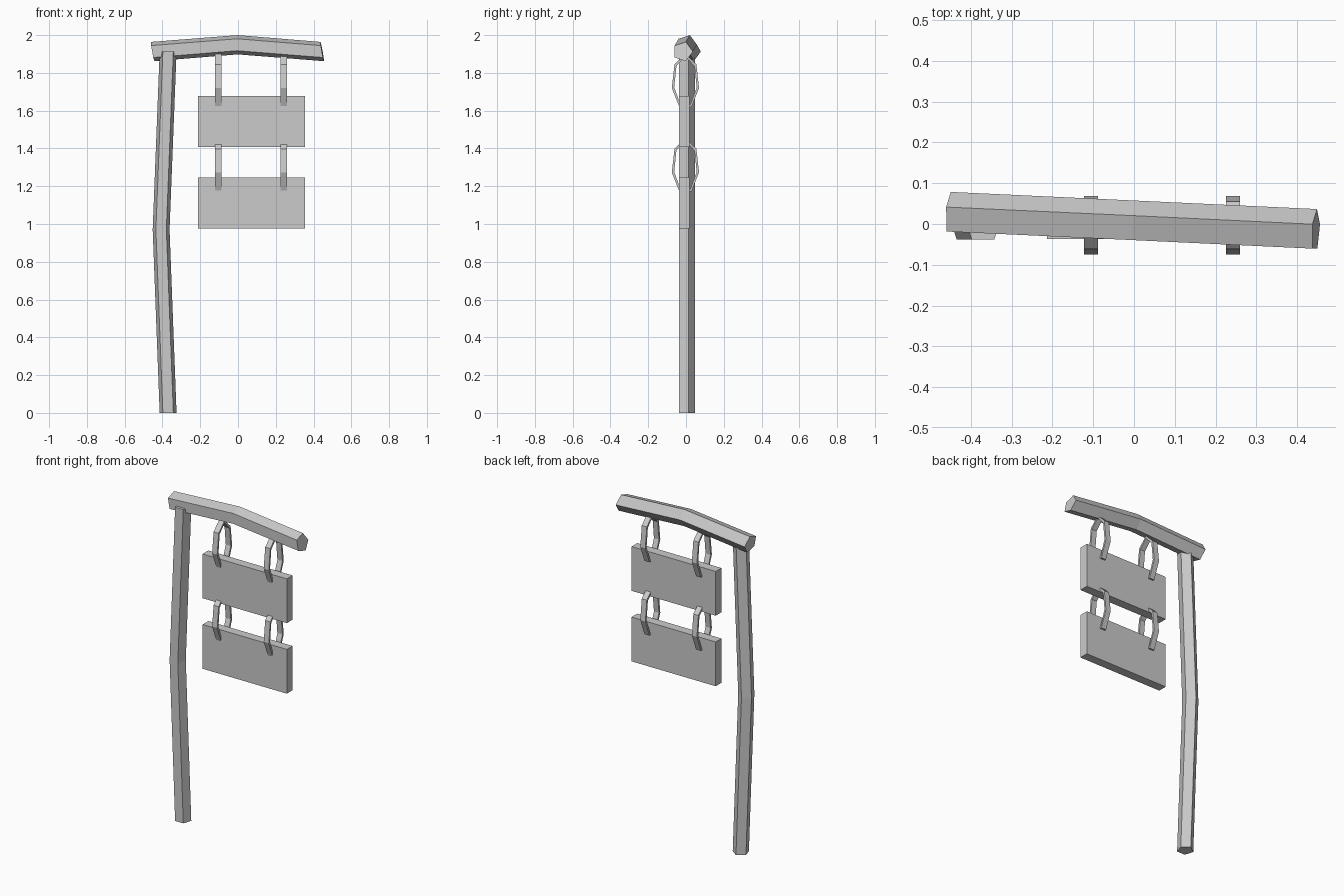
import bpy
import bmesh
from math import cos, sin, pi
from mathutils import Vector

cube = bpy.data.objects.get("Cube")
if cube:
    bpy.data.objects.remove(cube, do_unlink=True)

# One plain grey for the whole signpost
grey = bpy.data.materials.new("plain grey")
grey.use_nodes = True
colour = (0.6, 0.6, 0.6, 1)
grey.diffuse_color = colour
grey.node_tree.nodes["Principled BSDF"].inputs["Base Color"].default_value = colour


def finish(name, bm):
    bmesh.ops.recalc_face_normals(bm, faces=bm.faces)
    mesh = bpy.data.meshes.new(name)
    bm.to_mesh(mesh)
    bm.free()
    mesh.materials.append(grey)
    obj = bpy.data.objects.new(name, mesh)
    bpy.context.collection.objects.link(obj)
    return obj


def bridge(bm, rings, closed=False):
    """Join successive rings of points with quads, capping open ends."""
    loops = [[bm.verts.new(p) for p in ring] for ring in rings]
    n = len(loops[0])
    pairs = list(zip(loops, loops[1:]))
    if closed:
        pairs.append((loops[-1], loops[0]))
    else:
        bm.faces.new(loops[0])
        bm.faces.new(loops[-1])
    for a, b in pairs:
        for i in range(n):
            j = (i + 1) % n
            bm.faces.new((a[i], a[j], b[j], b[i]))


def pentagon(radius):
    """Five points, corner first, with a flat side opposite the corner."""
    return [(radius * cos(2 * pi * k / 5), radius * sin(2 * pi * k / 5)) for k in range(5)]


# Post: bent five-sided timber, flat side to the front
bm = bmesh.new()
bridge(bm, [[(cx + s, y, z) for y, s in pentagon(0.047)]
            for cx, z in ((-0.37, 0), (-0.407, 0.97), (-0.37, 1.913))])
finish("post", bm)

# Beam: five-sided timber, arched in the middle, with slanted ends
bm = bmesh.new()
stations = ((-0.452, 0.025, 1.913, 0.18), (-0.003, 0.004, 1.949, 0.0), (0.446, -0.017, 1.913, 0.18))
bridge(bm, [[(cx + 0.049 * y - slant * z, cy + y, cz + z) for y, z in pentagon(0.0536)]
            for cx, cy, cz, slant in stations])
finish("beam", bm)


# Hanging boards
def board(name, z):
    bm = bmesh.new()
    bmesh.ops.create_cube(bm, size=1)
    bmesh.ops.scale(bm, vec=(0.568, 0.055, 0.27), verts=bm.verts)
    bmesh.ops.translate(bm, vec=(0.071, -0.0095, z), verts=bm.verts)
    finish(name, bm)


# Straps: stretched seven-sided rings with the point at the top
def strap(name, x, z):
    half = 0.017
    rings = []
    for k in range(7):
        a = 2 * pi * k / 7
        outer = Vector((0, 0.074 * sin(a), 0.148 * cos(a)))
        inner = Vector((0, 0.061 * sin(a), 0.133 * cos(a)))
        centre = Vector((x, -0.003, z))
        side = Vector((half, 0, 0))
        rings.append([centre + outer - side, centre + outer + side,
                      centre + inner + side, centre + inner - side])
    bm = bmesh.new()
    bridge(bm, rings, closed=True)
    finish(name, bm)


for level, board_z, strap_z in (("upper", 1.542, 1.753), ("lower", 1.112, 1.306)):
    board(level + "_board", board_z)
    for side, x in (("right", -0.105), ("left", 0.243)):
        strap(level + "_strap_" + side, x, strap_z)
